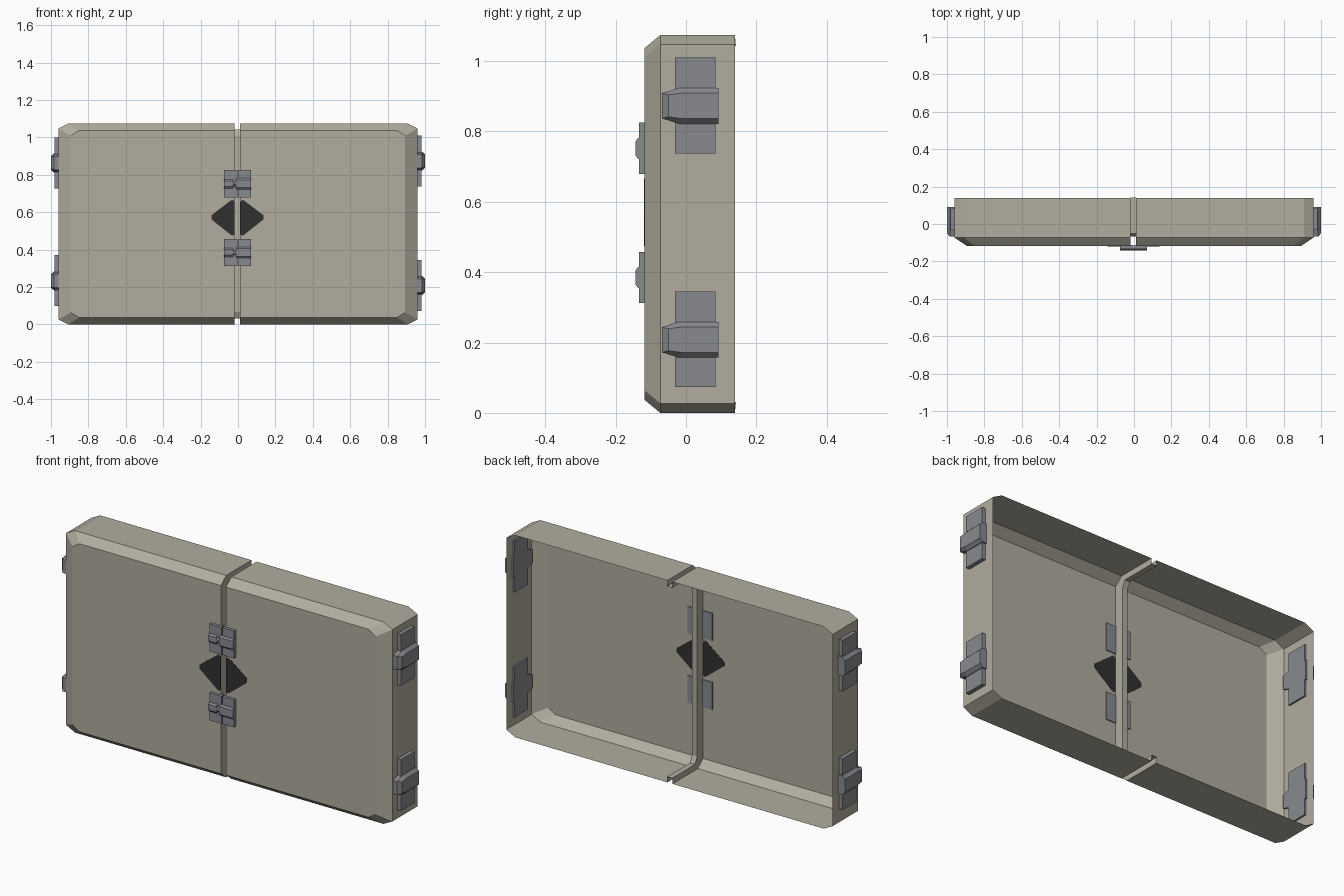
import bpy
import bmesh

if "Cube" in bpy.data.objects:
    bpy.data.objects.remove(bpy.data.objects["Cube"])


def material(name, rgb):
    m = bpy.data.materials.new(name)
    m.diffuse_color = (*rgb, 1.0)
    m.use_nodes = True
    m.node_tree.nodes["Principled BSDF"].inputs["Base Color"].default_value = m.diffuse_color
    return m


BEIGE = material("beige_paint", (0.44, 0.415, 0.345))
GREY = material("grey_metal", (0.25, 0.255, 0.275))
DARK = material("dark_marking", (0.03, 0.03, 0.03))


def finish(name, bm, mat):
    bmesh.ops.recalc_face_normals(bm, faces=bm.faces)
    mesh = bpy.data.meshes.new(name)
    bm.to_mesh(mesh)
    bm.free()
    mesh.materials.append(mat)
    obj = bpy.data.objects.new(name, mesh)
    bpy.context.collection.objects.link(obj)
    return obj


def loft(name, rings, mat, closed=True, cap_start=True, cap_end=True):
    """Skin a list of point rings, optionally capping the ends."""
    bm = bmesh.new()
    vs = [[bm.verts.new(p) for p in ring] for ring in rings]
    n = len(vs[0])
    for a, b in zip(vs, vs[1:]):
        for i in range(n if closed else n - 1):
            j = (i + 1) % n
            bm.faces.new((a[i], a[j], b[j], b[i]))
    if cap_start:
        bm.faces.new(vs[0])
    if cap_end:
        bm.faces.new(vs[-1])
    return finish(name, bm, mat)


def box(name, x, y, z, mat):
    ring = [(x[0], z[0]), (x[1], z[0]), (x[1], z[1]), (x[0], z[1])]
    return loft(name, [[(a, yy, b) for a, b in ring] for yy in y], mat)


H = 1.074
GAP = {-1: -0.018, 1: 0.012}


def outline(side, x_far, cut_x, z_edge, cut_z):
    """Half panel outline from the gap's top edge round to its bottom edge."""
    g = GAP[side]
    top = [(g, H - z_edge), (side * cut_x, H - z_edge), (side * x_far, H - cut_z)]
    return top + [(x, H - z) for x, z in reversed(top)]


# Two open-backed panel halves with chamfered rims
for side, label in ((-1, "left"), (1, "right")):
    rim = outline(side, 0.96, 0.908, 0.0, 0.027)
    face = outline(side, 0.893, 0.85, 0.037, 0.064)
    rings = [[(x, 0.139, z) for x, z in rim],
             [(x, -0.073, z) for x, z in rim],
             [(x, -0.118, z) for x, z in face]]
    loft(label + "_panel", rings, BEIGE, closed=False, cap_start=False)

# Recessed channel between the halves: side wall, floor, side wall
lip = [(0.139, H), (-0.073, H), (-0.118, H - 0.037)]
floor = [(0.142, H - 0.031), (-0.05, H - 0.031), (-0.068, H - 0.066)]
lip += [(y, H - z) for y, z in reversed(lip)]
floor += [(y, H - z) for y, z in reversed(floor)]
rings = [[(x, y, z) for y, z in prof] for x, prof in
         ((GAP[-1], lip), (GAP[-1], floor), (GAP[1], floor), (GAP[1], lip))]
loft("centre_channel", rings, BEIGE, closed=False, cap_start=False, cap_end=False)

# Dark diamond marking, one half on each panel
half = [(0.0, 0.655), (0.012, 0.667), (0.024, 0.66), (0.125, 0.583), (0.125, 0.562),
        (0.024, 0.482), (0.012, 0.474), (0.0, 0.482)]
for side, label in ((-1, "left"), (1, "right")):
    loft(label + "_marking",
         [[(GAP[side] + side * x, y, z) for x, z in half] for y in (-0.1195, -0.1165)], DARK)

# Centre latches: two plates and a two-part chamfered bar each
for zc, label in ((0.752, "upper"), (0.385, "lower")):
    z = (zc - 0.073, zc + 0.073)
    box(label + "_latch_plate_left", (-0.075, -0.003), (-0.134, -0.113), z, GREY)
    box(label + "_latch_plate_right", (0.003, 0.07), (-0.134, -0.113), z, GREY)
    for part, x0, x1, h in (("left", -0.075, -0.026, 0.024), ("pin", -0.026, -0.01, 0.014),
                            ("right", -0.01, 0.07, 0.03)):
        rings = []
        for y, inset in ((-0.13, 0.0), (-0.136, 0.0), (-0.143, 0.009)):
            k = h - inset
            rings.append([(x0, y, zc - k), (x1, y, zc - k), (x1, y, zc + k), (x0, y, zc + k)])
        loft(f"{label}_latch_bar_{part}", rings, GREY)

# Side hinges: flat plate plus a chamfered knuckle tapering at the front
base = [(-0.068, -0.036), (-0.02, -0.051), (0.092, -0.051),
        (0.092, 0.051), (-0.02, 0.051), (-0.068, 0.036)]
crest = [(-0.05, -0.031), (-0.015, -0.036), (0.092, -0.036),
         (0.092, 0.036), (-0.015, 0.036), (-0.05, 0.031)]
for side, label, heights in ((1, "right", (0.873, 0.208)), (-1, "left", (0.863, 0.233))):
    for zc, level in zip(heights, ("upper", "lower")):
        name = f"{label}_{level}_hinge"
        box(name + "_plate", sorted((side * 0.951, side * 0.981)), (-0.031, 0.084),
            (zc - 0.135, zc + 0.137), GREY)
        loft(name + "_knuckle",
             [[(side * x, y, zc + z) for y, z in prof]
              for x, prof in ((0.951, base), (0.984, base), (1.0, crest))], GREY)
